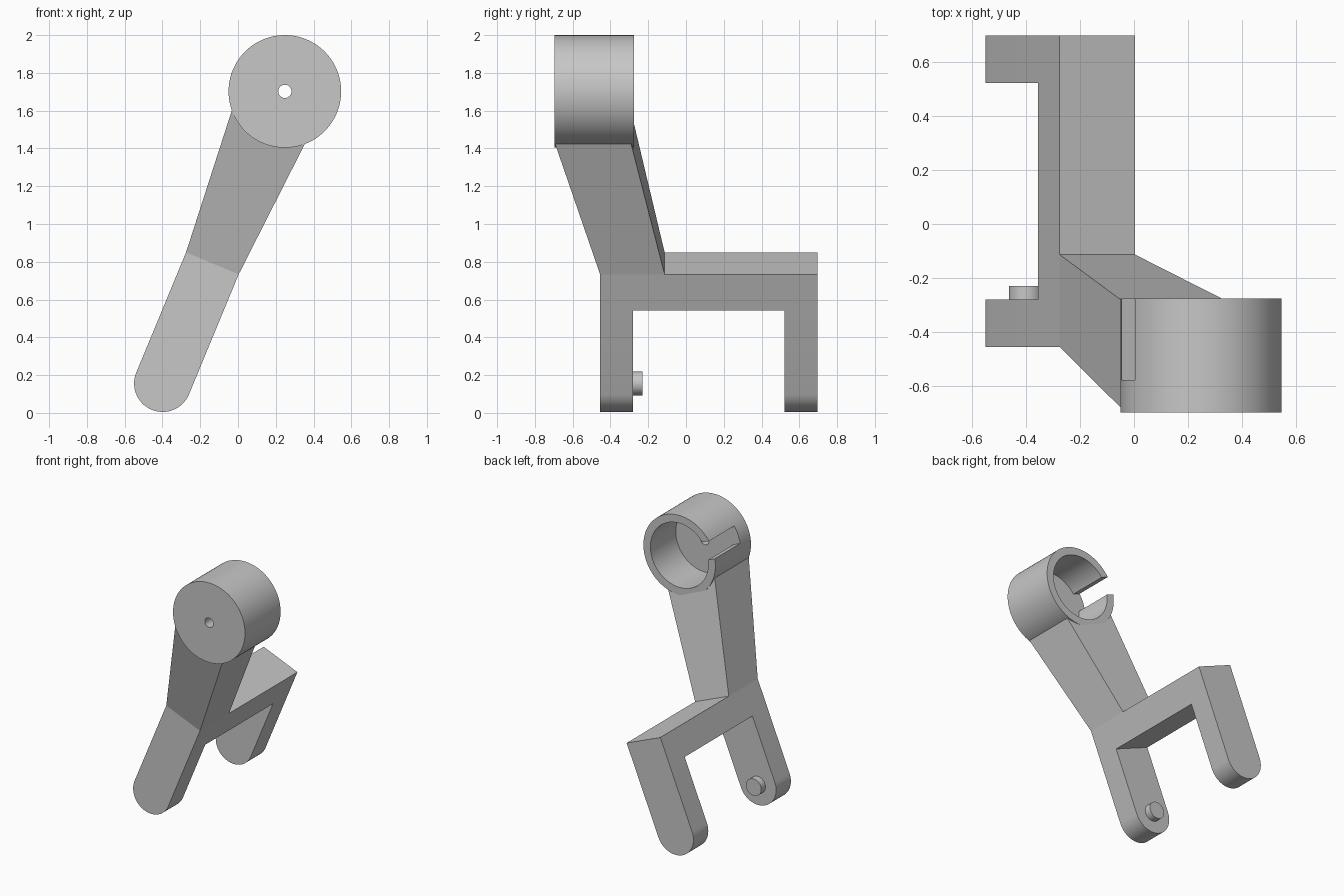
import bpy, bmesh, math
from mathutils import Vector

if "Cube" in bpy.data.objects:
    bpy.data.objects.remove(bpy.data.objects["Cube"], do_unlink=True)

grey = bpy.data.materials.new("plain grey")
grey.use_nodes = True
COLOUR = (0.57, 0.57, 0.57, 1)
grey.diffuse_color = COLOUR
grey.node_tree.nodes["Principled BSDF"].inputs["Base Color"].default_value = COLOUR

# Shared layout in the x-z plane: the legs lean along "axis"
tilt = math.radians(22.5)
axis = Vector((math.sin(tilt), math.cos(tilt)))
side = Vector((axis.y, -axis.x))
FOOT = Vector((-0.399, 0.156))
HALF = 0.151
HUB = Vector((0.248, 1.702))
HUB_R = 0.298
FRONT, BACK = -0.697, 0.697


def loft(name, front, back, y_front, y_back):
    """Solid between two x-z outlines, each at its own y (numbers or lists)."""
    bm = bmesh.new()
    n = len(front)
    depth = lambda y, i: y[i] if isinstance(y, list) else y
    a = [bm.verts.new((p[0], depth(y_front, i), p[1])) for i, p in enumerate(front)]
    b = [bm.verts.new((p[0], depth(y_back, i), p[1])) for i, p in enumerate(back)]
    bm.faces.new(a)
    bm.faces.new(b)
    for i in range(n):
        j = (i + 1) % n
        bm.faces.new((a[i], a[j], b[j], b[i]))
    bmesh.ops.recalc_face_normals(bm, faces=bm.faces)
    mesh = bpy.data.meshes.new(name)
    bm.to_mesh(mesh)
    bm.free()
    mesh.materials.append(grey)
    ob = bpy.data.objects.new(name, mesh)
    bpy.context.collection.objects.link(ob)
    return ob


def prism(name, outline, y0, y1):
    return loft(name, outline, outline, y0, y1)


def circle(centre, radius, count):
    return [centre + radius * Vector((math.cos(t), math.sin(t)))
            for t in (2 * math.pi * i / count for i in range(count))]


def select_only(ob):
    bpy.ops.object.select_all(action="DESELECT")
    ob.select_set(True)
    bpy.context.view_layer.objects.active = ob


def cut(ob, cutter):
    mod = ob.modifiers.new("cut", "BOOLEAN")
    mod.operation = "DIFFERENCE"
    mod.solver = "EXACT"
    mod.object = cutter
    select_only(ob)
    bpy.ops.object.modifier_apply(modifier=mod.name)


# Bridge joining the two legs
top_left = FOOT + axis * 0.688 - side * HALF
top_right = top_left + side * 2 * HALF
drop = axis * 0.207
bridge = prism("bridge", [top_left, top_right, top_right - drop, top_left - drop], -0.455, BACK)

# Legs with rounded feet
foot_arc = []
for i in range(33):
    t = math.pi * i / 32
    foot_arc.append(FOOT + HALF * (side * math.cos(t) - axis * math.sin(t)))
leg_outline = [top_left - drop, top_right - drop] + foot_arc
front_leg = prism("front_leg", leg_outline, -0.455, -0.28)
back_leg = prism("back_leg", leg_outline, 0.522, BACK)

# Pivot peg on the inside of the front leg
peg = prism("pivot_peg", circle(FOOT, 0.063, 48), -0.29, -0.23)

# Leaning arm, widening towards the cup
arm_left, arm_right = Vector((-0.033, 1.6)), Vector((0.357, 1.43))
low = [top_left, top_right]
high = [arm_right, arm_left]
arm = loft("arm", low + high, low + high,
           [-0.455, -0.455, -0.695, -0.695], [-0.113, -0.113, -0.292, -0.292])

# Open cup with a slotted wall and a small hole in its front
cup = prism("cup", circle(HUB, HUB_R, 128), FRONT, -0.276)
cavity = prism("cavity_cutter", circle(HUB, 0.24, 128), -0.576, 0)
hole = prism("hole_cutter", circle(HUB, 0.035, 48), -0.8, -0.5)
out, half_slot = -side, axis * 0.064
slot = prism("slot_cutter", [HUB + out * 0.1 - half_slot, HUB + out * 0.5 - half_slot,
                             HUB + out * 0.5 + half_slot, HUB + out * 0.1 + half_slot], -0.576, 0)
for cutter in (cavity, hole, slot):
    cutter.hide_render = True
    cut(cup, cutter)
cut(arm, cavity)
for cutter in (cavity, hole, slot):
    bpy.data.objects.remove(cutter, do_unlink=True)

for ob in (front_leg, back_leg, peg, cup):
    select_only(ob)
    bpy.ops.object.shade_smooth_by_angle(angle=math.radians(30))
